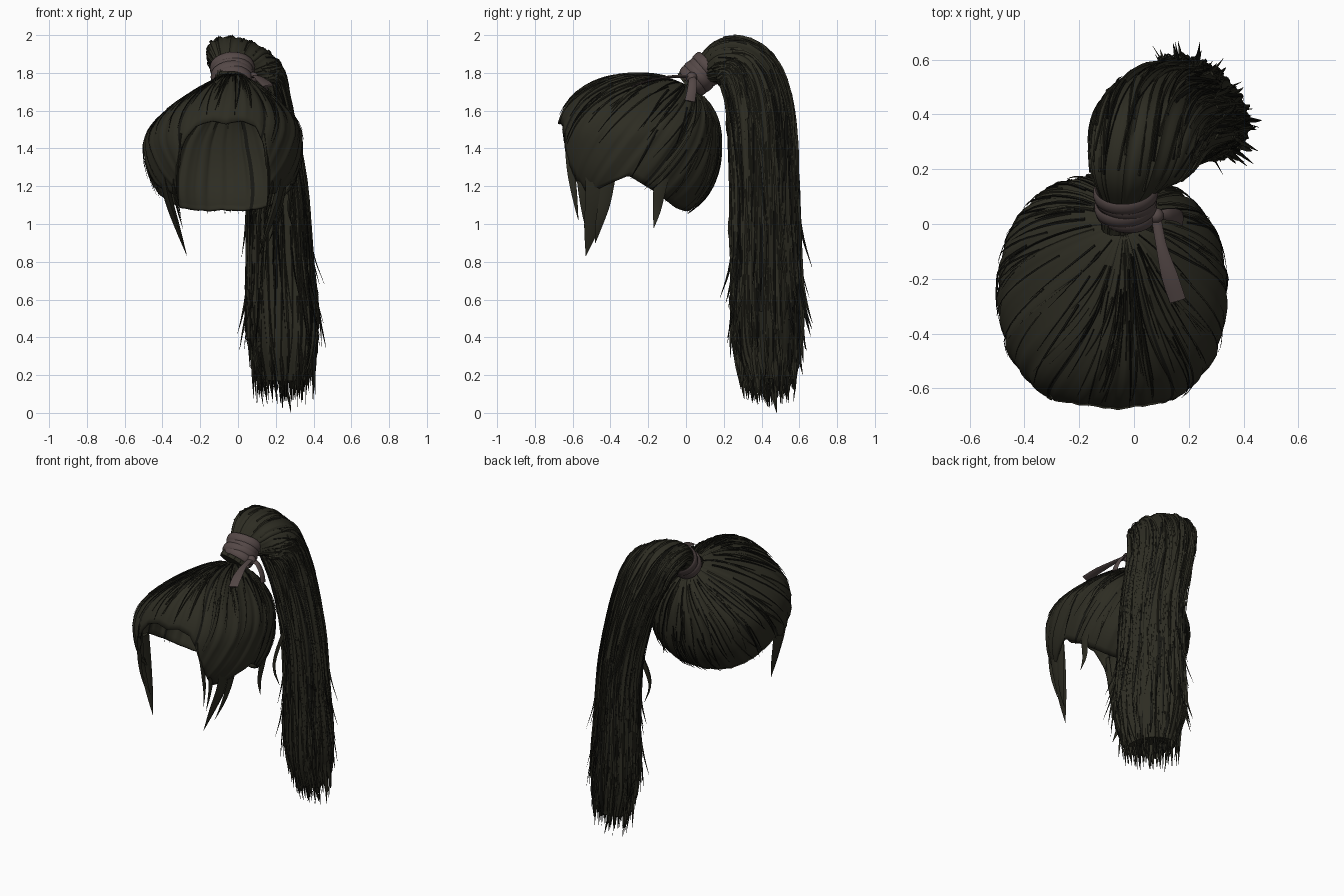
import bpy, bmesh, math, random
from mathutils import Vector

random.seed(7)
if "Cube" in bpy.data.objects:
    bpy.data.objects.remove(bpy.data.objects["Cube"])
rnd = random.uniform


def material(name, rgb):
    m = bpy.data.materials.new(name)
    m.use_nodes = True
    m.diffuse_color = (*rgb, 1)
    bsdf = m.node_tree.nodes["Principled BSDF"]
    bsdf.inputs["Base Color"].default_value = (*rgb, 1)
    bsdf.inputs["Roughness"].default_value = 0.8
    return m


HAIR = material("dark olive hair", (0.026, 0.025, 0.016))
SHADE = material("near black strands", (0.008, 0.008, 0.006))
CLOTH = material("dusky mauve cloth", (0.09, 0.065, 0.063))


def finish(bm, name, mats, angle=50):
    mesh = bpy.data.meshes.new(name)
    bm.to_mesh(mesh)
    bm.free()
    ob = bpy.data.objects.new(name, mesh)
    bpy.context.collection.objects.link(ob)
    for m in mats:
        mesh.materials.append(m)
    bpy.ops.object.select_all(action="DESELECT")
    ob.select_set(True)
    bpy.context.view_layer.objects.active = ob
    bpy.ops.object.shade_smooth_by_angle(angle=math.radians(angle))
    return ob


def spline(pts, s):
    """Catmull-Rom through equal-length tuples, s in 0..1."""
    f = min(max(s, 0), 1) * (len(pts) - 1)
    i = min(int(f), len(pts) - 2)
    t = f - i
    a, b, c, d = (pts[min(max(k, 0), len(pts) - 1)] for k in range(i - 1, i + 3))
    return [0.5 * (2*q + (r-p)*t + (2*p-5*q+4*r-w)*t*t + (3*q-p-3*r+w)*t**3)
            for p, q, r, w in zip(a, b, c, d)]


def frame(pts, s):
    """Centre, two cross axes and two radii at s."""
    p = spline(pts, s)
    t = Vector(spline(pts, s + 0.02)[:3]) - Vector(spline(pts, s - 0.02)[:3])
    t.normalize()
    chord = (Vector(pts[-1][:3]) - Vector(pts[0][:3])).normalized()
    ref = Vector((1, 0, 0)) if abs(chord.x) < 0.8 else Vector((0, 0, 1))
    u = (ref - t * ref.dot(t)).normalized()
    return Vector(p[:3]), u, t.cross(u), p[3], p[4]


def oval(a):
    return math.cos(a), math.sin(a)


def sweep(bm, pts, sides, steps, mat=0, section=oval):
    rings = []
    for k in range(steps + 1):
        c, u, v, ru, rv = frame(pts, k / steps)
        ring = []
        for j in range(sides):
            p, q = section(math.tau * j / sides)
            ring.append(bm.verts.new(c + u*p*ru + v*q*rv))
        rings.append(ring)
    faces = [bm.faces.new(rings[0][::-1]), bm.faces.new(rings[-1])]
    for r, q in zip(rings, rings[1:]):
        for j in range(sides):
            n = (j + 1) % sides
            faces.append(bm.faces.new((r[j], r[n], q[n], q[j])))
    for f in faces:
        f.material_index = mat


def strand(bm, points, width, mat, flat=0.6, steps=8):
    """Lock of hair tapering to a point."""
    n = len(points) - 1
    taper = [width * (1 - (k / n) ** 2) + 0.0008 for k in range(n + 1)]
    sweep(bm, [(*p, w * flat, w) for p, w in zip(points, taper)], 4, steps, mat)


# Scalp cap: combed from the tie over a rounded head to an uneven hem
CENTRE = Vector((-0.08, -0.255, 1.42))
POLE, FORE = Vector((0, 0.61, 0.79)), Vector((0, -0.79, 0.61))
HEM = [(0, 113), (12, 110), (24, 112), (34, 121), (46, 134), (66, 143), (79, 146), (87, 133),
       (99, 112), (123, 109), (149, 108.5), (180, 104)]


def hem(psi):
    d = abs(math.degrees((psi + math.pi) % math.tau - math.pi))
    for (a, p), (b, q) in zip(HEM, HEM[1:]):
        if d <= b:
            return math.radians(p + (q - p) * (d - a) / (b - a))
    return math.radians(HEM[-1][1])


def ripple(psi):
    return 0.5*math.sin(31*psi) + 0.3*math.sin(53*psi + 1) + 0.3*math.sin(17*psi + 2)


def cap_point(psi, theta, lift=0):
    d = POLE*math.cos(theta) + math.sin(theta)*(
        FORE*math.cos(psi) + Vector((math.sin(psi), 0, 0)))
    size = (0.415, 0.435, 0.37 if d.z > 0 else 0.42)
    r = sum(abs(c / k) ** 2.28 for c, k in zip(d, size)) ** (-1 / 2.28)
    p = d * (r + lift)
    up = max(p.z, 0)
    p.x = p.x * (1 - 4.3*up*up) + 0.14*up
    return CENTRE + p


bm = bmesh.new()
COLS, ROWS = 180, 22
grid = []
for i in range(COLS):
    psi = math.tau * i / COLS
    grid.append([bm.verts.new(cap_point(psi, 0.06 + (hem(psi) - 0.06) * j / ROWS,
                 0.008 * ripple(psi) * min(1, j / 8, (ROWS + 3 - j) / 8)))
                 for j in range(ROWS + 1)])
for i in range(COLS):
    a, b = grid[i], grid[(i + 1) % COLS]
    for j in range(ROWS):
        f = bm.faces.new((a[j], a[j + 1], b[j + 1], b[j]))
        f.material_index = int(ripple(math.tau * (i + 0.5) / COLS) < -0.85)
cap = finish(bm, "hair_cap", [HAIR, SHADE])
shell = cap.modifiers.new("thickness", "SOLIDIFY")
shell.thickness, shell.offset = 0.014, -1

# Fine strands lying along the cap
bm = bmesh.new()
for k in range(170):
    psi, drift = rnd(0, math.tau), rnd(-0.12, 0.12)
    a = rnd(0.25, 1.3)
    b = min(a + rnd(0.4, 1.0), hem(psi + drift) + rnd(-0.02, 0.04))
    pts = [cap_point(psi + drift*t/4, a + (b - a)*t/4, 0.003 + 0.002*t) for t in range(5)]
    strand(bm, pts, rnd(0.003, 0.007), int(k % 2 > 0))
finish(bm, "cap_strands", [HAIR, SHADE])

# Loose locks around the face; the last two hang on the left only
LOCKS = [  # half-width, then offset from the middle, y, z
    (0.07, (0.32, -0.46, 1.32), (0.29, -0.47, 1.14), (0.24, -0.5, 0.98), (0.19, -0.53, 0.83)),
    (0.024, (0.22, -0.62, 1.48), (0.24, -0.61, 1.3), (0.24, -0.59, 1.15), (0.22, -0.57, 1.02)),
    (0.026, (0.26, -0.57, 1.4), (0.26, -0.55, 1.2), (0.24, -0.54, 1.08), (0.21, -0.53, 0.97)),
    (0.035, (0.34, -0.4, 1.3), (0.31, -0.43, 1.12), (0.28, -0.46, 1.0), (0.24, -0.48, 0.9)),
    (0.036, (0.37, -0.12, 1.28), (0.36, -0.14, 1.18), (0.35, -0.155, 1.07), (0.37, -0.17, 0.98)),
]
for side, label, count in ((1, "left", 5), (-1, "right", 3)):
    bm = bmesh.new()
    for w, *pts in LOCKS[:count]:
        strand(bm, [(-0.08 + side*x, y, z) for x, y, z in pts], w, 0, 0.35, 12)
    finish(bm, label + "_face_locks", [HAIR])

# Ponytail: arches up from the tie, then hangs behind
TAIL = [(-0.04, 0, 1.74, 0.08, 0.07), (-0.03, 0.09, 1.81, 0.09, 0.07),
        (0, 0.21, 1.86, 0.175, 0.13), (0.05, 0.33, 1.805, 0.19, 0.155),
        (0.12, 0.395, 1.58, 0.17, 0.175), (0.2, 0.415, 1.2, 0.16, 0.175),
        (0.22, 0.425, 0.8, 0.17, 0.18), (0.235, 0.43, 0.42, 0.185, 0.185),
        (0.24, 0.45, 0.18, 0.125, 0.13)]


def tail_section(a):
    """Oval leaning across the diagonal, with combed ridges."""
    g = 1 + 0.045 * ripple(a)
    return math.cos(a) * g, math.sin(a + 0.38) * g


def tail_point(s, a, scale=1):
    c, u, v, ru, rv = frame(TAIL, s)
    p, q = tail_section(a)
    return c + (u*p*ru + v*q*rv) * scale


bm = bmesh.new()
sweep(bm, TAIL, 96, 56, 0, tail_section)
finish(bm, "ponytail", [HAIR])

# Strands running along the ponytail
bm = bmesh.new()
for k in range(250):
    a, drift, s = rnd(0, math.tau), rnd(-0.4, 0.4), rnd(0.2, 0.75)
    end = min(0.98, s + rnd(0.15, 0.4))
    pts = [tail_point(s + (end - s)*t/5, a + drift*t/5, 1.0 + 0.007*t) for t in range(6)]
    strand(bm, pts, rnd(0.004, 0.012), int(k % 4 == 0), 0.6, 12)
finish(bm, "ponytail_strands", [HAIR, SHADE])

# Ragged tips, some flicking outward
bm = bmesh.new()
for k in range(170):
    a, rho = rnd(0, math.tau), math.sqrt(rnd(0, 1))
    start = tail_point(rnd(0.74, 0.86), a, rho)
    mid = tail_point(0.92, a, rho * 1.02)
    spread = rho * rnd(0.75, 1.1)
    tip = Vector((0.25 + 0.17*spread*math.cos(a), 0.45 - 0.16*spread*math.sin(a + 0.38),
                  0.02 + rnd(0, 0.1) + 0.12*rho*rnd(0, 1)))
    strand(bm, [start, mid, mid.lerp(tip, 0.55), tip], rnd(0.01, 0.022), int(k % 4 == 0))
for k in range(60):
    a, s, curl = rnd(0, math.tau), rnd(0.62, 0.88), rnd(0.015, 0.045)
    p = [tail_point(s + 0.04*t, a, 0.97 + curl*t*t) for t in range(4)]
    strand(bm, p, rnd(0.006, 0.014), int(k % 3 == 0))
strand(bm, [(0.24, 0.45, 0.25), (0.25, 0.46, 0.14), (0.27, 0.47, 0.07), (0.28, 0.48, 0)], 0.02, 0)
strand(bm, [(0.14, 0.3, 1.2), (0.11, 0.25, 1.05), (0.11, 0.235, 0.95), (0.14, 0.25, 0.85)], 0.022, 0)
finish(bm, "ponytail_tips", [HAIR, SHADE])

# Cloth tie: overlapping wraps round the base of the ponytail
bm = bmesh.new()
axis = Vector((0, 0.75, 0.66))
for off, r, tilt in ((-0.05, 0.092, 0.1), (-0.02, 0.096, -0.1), (0.015, 0.094, 0.08), (0.045, 0.1, -0.06)):
    n = (axis + Vector((tilt, 0, 0))).normalized()
    u = n.cross(Vector((0, 0, 1))).normalized()
    v = n.cross(u)
    mid = Vector((-0.03, 0.08, 1.795)) + axis * off
    rings = []
    for i in range(36):
        t = math.tau * i / 36
        out = u*math.cos(t)*1.1 + v*math.sin(t)*0.92
        rings.append([bm.verts.new(mid + out*(r + 0.009*math.cos(q)) + n*0.026*math.sin(q))
                      for q in (math.tau * j / 8 for j in range(8))])
    for i in range(36):
        p, q = rings[i], rings[(i + 1) % 36]
        for j in range(8):
            bm.faces.new((p[j], q[j], q[(j + 1) % 8], p[(j + 1) % 8]))
bmesh.ops.recalc_face_normals(bm, faces=bm.faces)
finish(bm, "hair_tie", [CLOTH])

# Knot and two ribbon ends
bm = bmesh.new()
bmesh.ops.create_icosphere(bm, subdivisions=2, radius=0.03)
bmesh.ops.translate(bm, verts=bm.verts, vec=(0.08, 0.03, 1.775))
finish(bm, "tie_knot", [CLOTH])
for name, pts in (
    ("long_ribbon_end", [(0.08, 0.03, 1.78, 0.018, 0.01), (0.1, -0.08, 1.78, 0.02, 0.007),
                         (0.13, -0.19, 1.76, 0.03, 0.006), (0.16, -0.28, 1.73, 0.03, 0.005)]),
    ("short_ribbon_end", [(0.08, 0.03, 1.78, 0.01, 0.016), (0.125, 0.035, 1.755, 0.008, 0.022),
                          (0.16, 0.03, 1.7, 0.007, 0.025), (0.175, 0.02, 1.65, 0.006, 0.028)])):
    bm = bmesh.new()
    sweep(bm, pts, 8, 14)
    finish(bm, name, [CLOTH])
